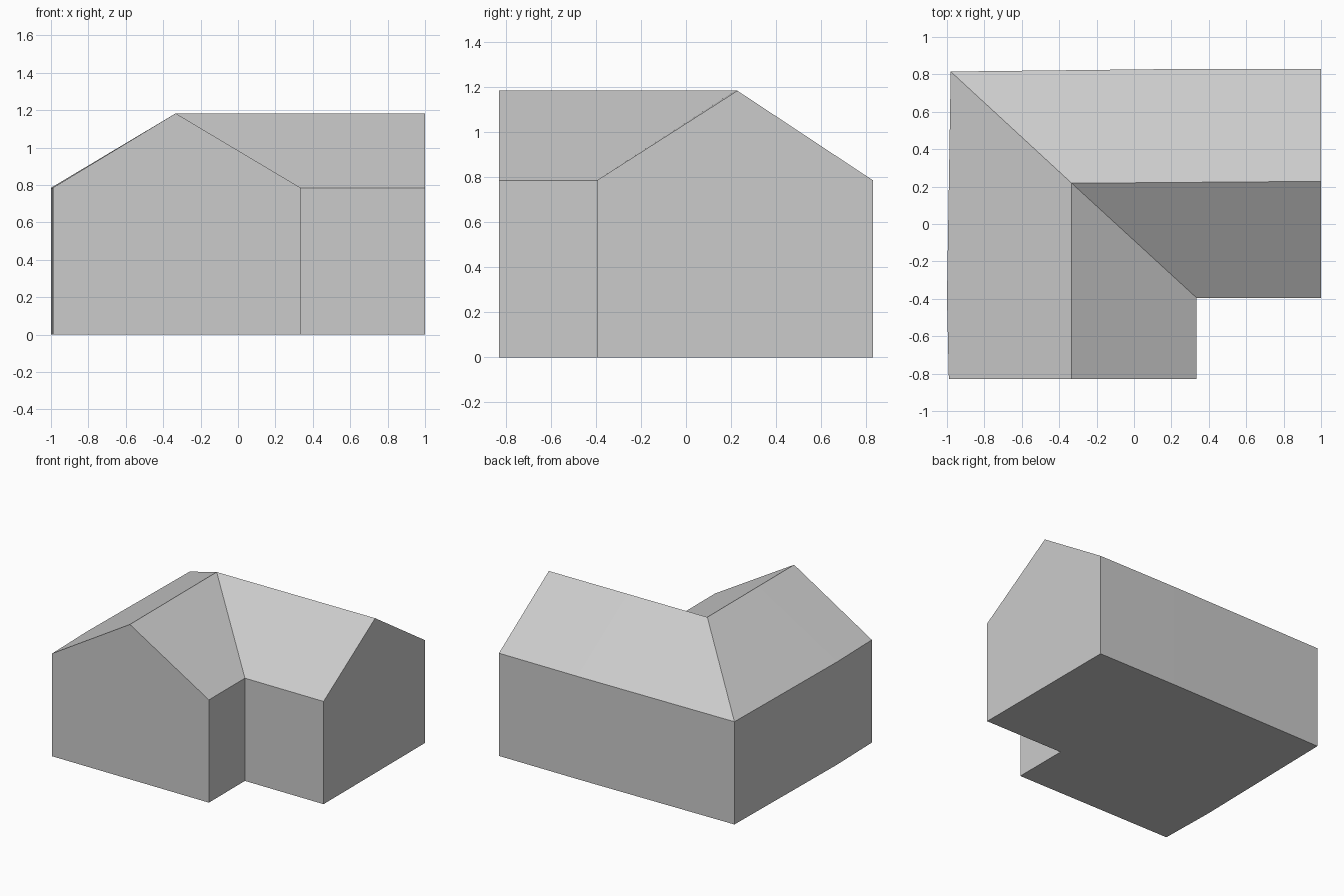
import bpy
import bmesh

cube = bpy.data.objects.get("Cube")
if cube:
    bpy.data.objects.remove(cube, do_unlink=True)

EAVE, RIDGE = 0.785, 1.183

grey = bpy.data.materials.new("light grey")
grey.use_nodes = True
colour = (0.6, 0.6, 0.6, 1)
grey.diffuse_color = colour
grey.node_tree.nodes["Principled BSDF"].inputs["Base Color"].default_value = colour

# Stations along the L-shaped plan: outer eave, ridge, inner eave
inner = (0.335, -0.395)
stations = [
    ((-0.99, -0.83), (-0.333, -0.83), (0.335, -0.83)),   # front gable
    ((-1.0, -0.395), (-0.333, -0.395), inner),
    ((-0.98, 0.815), (-0.333, 0.218), inner),            # mitred corner
    ((0.335, 0.83), (0.335, 0.223), inner),
    ((1.0, 0.83), (1.0, 0.228), (1.0, -0.395)),          # right gable
]


def make_part(name, faces):
    """Build one object from polygons, welding shared corners."""
    bm = bmesh.new()
    for points in faces:
        points = list(dict.fromkeys(points))
        if len(points) > 2:
            bm.faces.new([bm.verts.new(p) for p in points])
    bmesh.ops.remove_doubles(bm, verts=bm.verts, dist=0.0001)
    mesh = bpy.data.meshes.new(name)
    bm.to_mesh(mesh)
    bm.free()
    mesh.materials.append(grey)
    obj = bpy.data.objects.new(name, mesh)
    bpy.context.collection.objects.link(obj)
    return obj


def at(point, z):
    return (point[0], point[1], z)


def gable(station):
    o, r, i = station
    return [at(o, 0), at(i, 0), at(i, EAVE), at(r, RIDGE), at(o, EAVE)]


roof, walls, floor = [], [], []
for (o1, r1, i1), (o2, r2, i2) in zip(stations, stations[1:]):
    # Outer and inner roof slopes
    roof.append([at(o2, EAVE), at(o1, EAVE), at(r1, RIDGE), at(r2, RIDGE)])
    roof.append([at(i1, EAVE), at(i2, EAVE), at(r2, RIDGE), at(r1, RIDGE)])
    # Outer and inner side walls
    walls.append([at(o2, 0), at(o1, 0), at(o1, EAVE), at(o2, EAVE)])
    walls.append([at(i1, 0), at(i2, 0), at(i2, EAVE), at(i1, EAVE)])
    # Underside
    floor.append([at(o1, 0), at(o2, 0), at(i2, 0), at(i1, 0)])

# Gable ends
walls.append(gable(stations[0]))
walls.append(gable(stations[-1])[::-1])

make_part("roof", roof)
make_part("walls", walls)
make_part("floor", floor)
